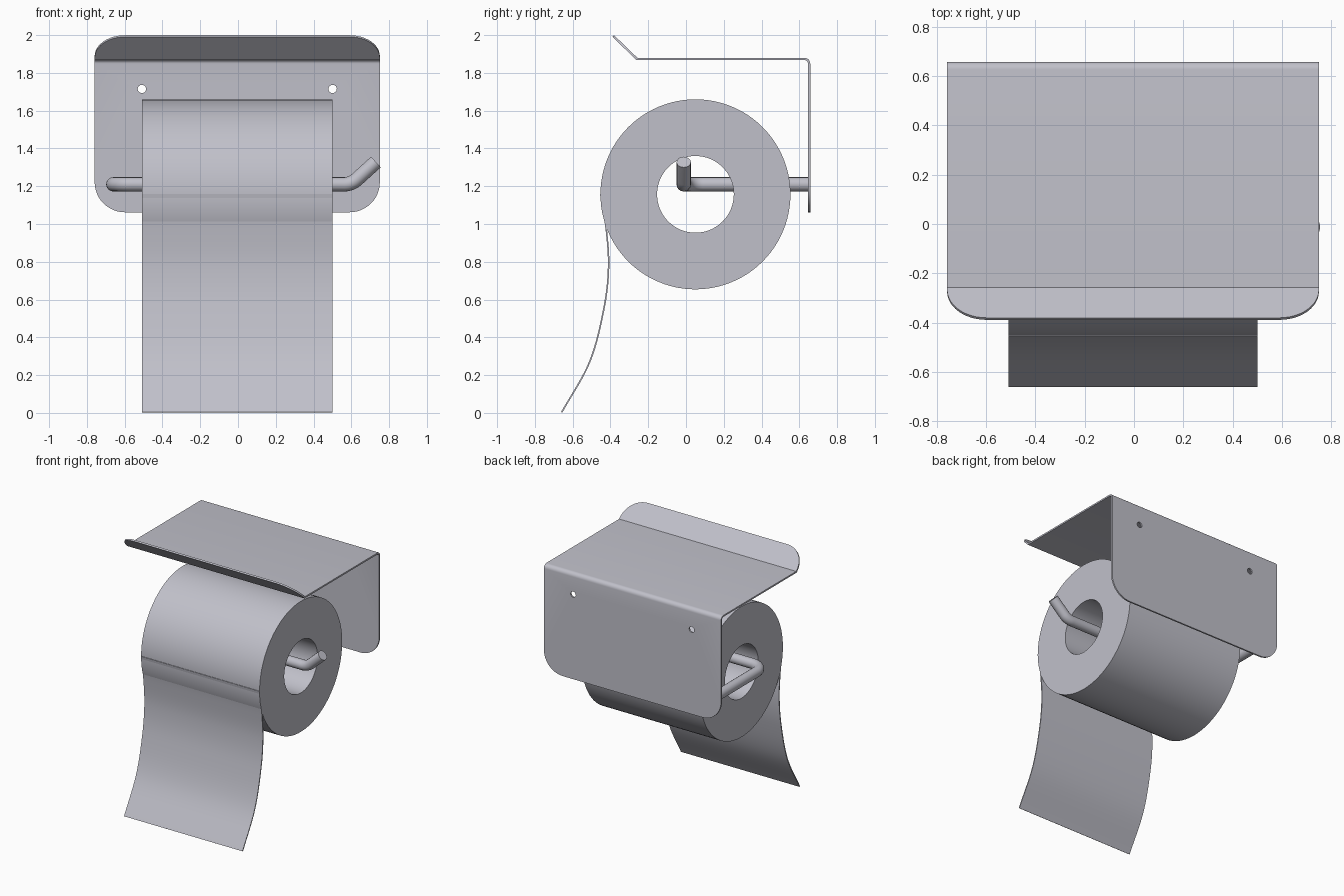
import bpy, bmesh, math
from mathutils import Vector

cube = bpy.data.objects.get("Cube")
if cube:
    bpy.data.objects.remove(cube, do_unlink=True)

grey = bpy.data.materials.new("cool grey")
grey.use_nodes = True
COLOUR = (0.53, 0.53, 0.59, 1)
grey.diffuse_color = COLOUR
grey.node_tree.nodes["Principled BSDF"].inputs["Base Color"].default_value = COLOUR
CX = -0.004  # shared centre of plate and roll


def activate(ob):
    bpy.ops.object.select_all(action="DESELECT")
    ob.select_set(True)
    bpy.context.view_layer.objects.active = ob


def new_object(name, bm):
    bmesh.ops.recalc_face_normals(bm, faces=bm.faces)
    me = bpy.data.meshes.new(name)
    bm.to_mesh(me)
    bm.free()
    me.materials.append(grey)
    ob = bpy.data.objects.new(name, me)
    bpy.context.collection.objects.link(ob)
    return ob


def smooth(ob):
    activate(ob)
    bpy.ops.object.shade_smooth_by_angle(angle=math.radians(30))


def fillet(points, radius, steps=10):
    """Round the inner corners of a path with circular arcs."""
    pts = [Vector(p) for p in points]
    out = [pts[0]]
    for a, b, c in zip(pts, pts[1:], pts[2:]):
        u, v = (a - b).normalized(), (c - b).normalized()
        half = u.angle(v) / 2
        centre = b + (u + v).normalized() * radius / math.sin(half)
        start = b + u * radius / math.tan(half) - centre
        end = b + v * radius / math.tan(half) - centre
        out += [centre + start.slerp(end, i / steps) * radius / start.slerp(end, i / steps).length
                for i in range(steps + 1)]
    return out + [pts[-1]]


def strip(name, path, width, thickness):
    """Sheet swept across x, with a half width for each path point."""
    bm = bmesh.new()
    rows = [[bm.verts.new((CX + s * w, p.y, p.z)) for s in (-1, 1)]
            for p, w in zip(path, width)]
    for a, b in zip(rows, rows[1:]):
        bm.faces.new((a[0], a[1], b[1], b[0]))
    ob = new_object(name, bm)
    mod = ob.modifiers.new("thickness", "SOLIDIFY")
    mod.thickness = thickness
    mod.offset = 0
    mod.use_even_offset = True
    activate(ob)
    bpy.ops.object.modifier_apply(modifier=mod.name)
    return ob


# Bent shelf and wall plate with rounded ends
HALF, R = 0.755, 0.16
bend = [Vector((0, -0.385, 1.995)), Vector((0, -0.26, 1.874))]
bend += fillet([(0, -0.26, 1.874), (0, 0.652, 1.874), (0, 0.652, 1.062)], 0.025, 6)[1:]


def rounded_end(tip, inner):
    """Path points and half widths along one rounded end, tip first."""
    direction = (inner - tip).normalized()
    angles = [i * math.pi / 24 for i in range(13)]
    return ([tip + direction * R * (1 - math.cos(a)) for a in angles],
            [HALF - R + R * math.sin(a) for a in angles])


lip, lip_w = rounded_end(bend[0], bend[1])
foot, foot_w = rounded_end(bend[-1], bend[-2])
middle = bend[1:-1]
path = lip + middle + foot[::-1]
widths = lip_w + [HALF] * len(middle) + foot_w[::-1]
plate = strip("shelf_and_wall_plate", path, widths, 0.012)

# Screw holes in the wall plate
for side in (-1, 1):
    bpy.ops.mesh.primitive_cylinder_add(vertices=24, radius=0.022, depth=0.2,
                                        location=(CX + side * 0.505, 0.652, 1.715),
                                        rotation=(math.pi / 2, 0, 0))
    cutter = bpy.context.object
    mod = plate.modifiers.new("hole", "BOOLEAN")
    mod.object = cutter
    mod.solver = "EXACT"
    activate(plate)
    bpy.ops.object.modifier_apply(modifier=mod.name)
    bpy.data.objects.remove(cutter, do_unlink=True)
smooth(plate)

# Paper roll: hollow cylinder
ROLL = Vector((0, 0.05, 1.157))
bm = bmesh.new()
N = 96
corners = [(-0.505, 0.503), (0.505, 0.503), (0.505, 0.203), (-0.505, 0.203)]
rings = [[bm.verts.new((CX + x, ROLL.y + r * math.cos(2 * math.pi * i / N),
                        ROLL.z + r * math.sin(2 * math.pi * i / N))) for i in range(N)]
         for x, r in corners]
for k in range(4):
    a, b = rings[k], rings[(k + 1) % 4]
    for i in range(N):
        j = (i + 1) % N
        bm.faces.new((a[i], a[j], b[j], b[i]))
smooth(new_object("paper_roll", bm))

# Hanging paper: smooth curve through a few points
knots = [(-0.452, 1.16), (-0.422, 0.97), (-0.41, 0.77), (-0.435, 0.55),
         (-0.51, 0.27), (-0.658, 0.003)]
k = [Vector((0, y, z)) for y, z in knots]
k = [2 * k[0] - k[1]] + k + [2 * k[-1] - k[-2]]
sheet = []
for a, b, c, d in zip(k, k[1:], k[2:], k[3:]):
    for i in range(8):
        t = i / 8
        sheet.append(0.5 * (2 * b + (c - a) * t + (2 * a - 5 * b + 4 * c - d) * t * t
                            + (3 * b - a - 3 * c + d) * t ** 3))
sheet.append(k[-2])
smooth(strip("hanging_paper", sheet, [0.505] * len(sheet), 0.008))

# Holder rod: from the wall plate, across the roll, to the raised tip
rod_path = fillet([(-0.66, 0.65, 1.21), (-0.66, -0.012, 1.21), (0.60, -0.012, 1.21),
                   (0.73, -0.012, 1.328)], 0.1)
curve = bpy.data.curves.new("holder_rod", "CURVE")
curve.dimensions = "3D"
curve.bevel_depth = 0.038
curve.bevel_resolution = 6
curve.use_fill_caps = True
spline = curve.splines.new("POLY")
spline.points.add(len(rod_path) - 1)
for point, p in zip(spline.points, rod_path):
    point.co = (*p, 1)
curve.materials.append(grey)
rod = bpy.data.objects.new("holder_rod", curve)
bpy.context.collection.objects.link(rod)
activate(rod)
bpy.ops.object.convert(target="MESH")
smooth(bpy.context.object)
